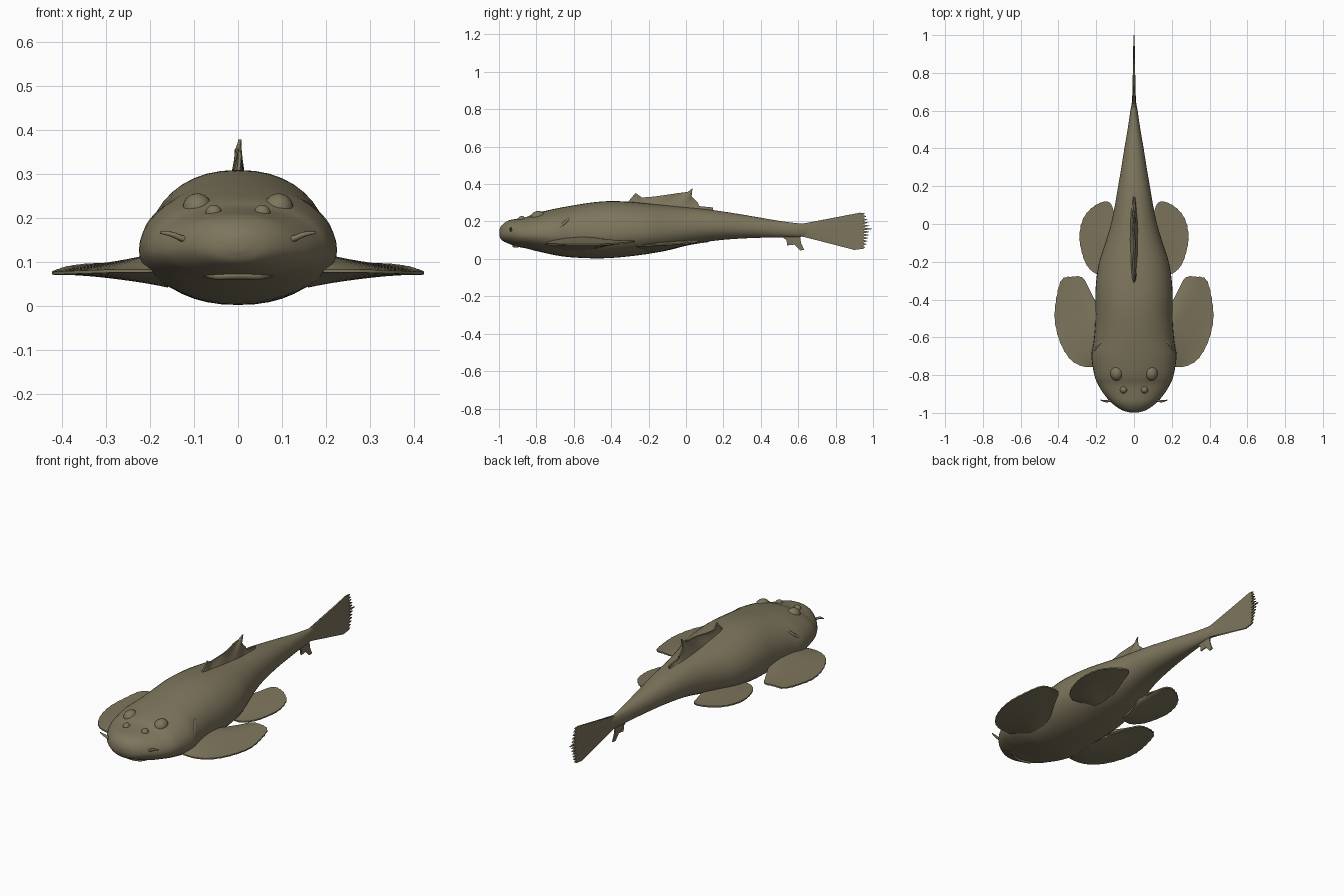
import bpy, bmesh, math
from mathutils import Vector

if "Cube" in bpy.data.objects:
    bpy.data.objects.remove(bpy.data.objects["Cube"])

skin = bpy.data.materials.new("olive_brown_skin")
skin.diffuse_color = (0.205, 0.178, 0.108, 1)
skin.use_nodes = True
skin.node_tree.nodes["Principled BSDF"].inputs["Base Color"].default_value = skin.diffuse_color


def finish(ob, mirror=False, angle=50):
    ob.data.materials.clear()
    ob.data.materials.append(skin)
    if mirror:
        m = ob.modifiers.new("Mirror", 'MIRROR')
        m.use_mirror_merge = False
    bpy.ops.object.select_all(action='DESELECT')
    ob.select_set(True)
    bpy.context.view_layer.objects.active = ob
    bpy.ops.object.shade_smooth_by_angle(angle=math.radians(angle))


def from_bmesh(name, bm, mirror=False, angle=50):
    bmesh.ops.recalc_face_normals(bm, faces=bm.faces[:])
    me = bpy.data.meshes.new(name)
    bm.to_mesh(me)
    bm.free()
    ob = bpy.data.objects.new(name, me)
    bpy.context.collection.objects.link(ob)
    finish(ob, mirror, angle)


def sample(pts, t, smooth=True):
    """Point at t in 0..1 along a row of tuples."""
    k = len(pts) - 1
    i = min(int(t * k), k - 1)
    f = t * k - i
    p0, p1, p2, p3 = (Vector(pts[min(max(i + j, 0), k)]) for j in (-1, 0, 1, 2))
    if not smooth:
        return p1.lerp(p2, f)
    return 0.5 * (2 * p1 + (p2 - p0) * f + (2 * p0 - 5 * p1 + 4 * p2 - p3) * f * f
                  + (3 * p1 - p0 - 3 * p2 + p3) * f ** 3)


def fin(name, root, edge, axis, t0, t1, n=48, rows=10, mirror=False,
        smooth=True, jag=0.0, wave=0.0):
    """Thin blade stretched from a root line to an outer edge, thick at the root."""
    bm = bmesh.new()
    axis = Vector(axis)
    sides = []
    for s in (1, -1):
        grid = []
        for i in range(n + 1):
            u = i / n
            a, b = sample(root, u), sample(edge, u, smooth)
            b = b.lerp(a, jag * (i % 2))
            row = []
            for j in range(rows + 1):
                v = j / rows
                t = t1 + (t0 - t1) * (1 - v) ** 1.5 * math.sin(math.pi * u) ** 0.5 if 0 < u < 1 else t1
                off = wave * v * math.sin(u * 22)
                row.append(bm.verts.new(a.lerp(b, v) + axis * (s * t / 2 + off)))
            grid.append(row)
        sides.append(grid)
        for i in range(n):
            for j in range(rows):
                bm.faces.new((grid[i][j], grid[i + 1][j], grid[i + 1][j + 1], grid[i][j + 1]))
    A, B = sides
    loop = ([(i, 0) for i in range(n)] + [(n, j) for j in range(rows)]
            + [(i, rows) for i in range(n, 0, -1)] + [(0, j) for j in range(rows, 0, -1)])
    for k, (i, j) in enumerate(loop):
        p, q = loop[(k + 1) % len(loop)]
        bm.faces.new((A[i][j], A[p][q], B[p][q], B[i][j]))
    from_bmesh(name, bm, mirror, 40)


def tube(name, pts, r, mirror=True):
    """Tapered strand through a few points; r lists the radius at each."""
    cu = bpy.data.curves.new(name, 'CURVE')
    cu.dimensions = '3D'
    cu.bevel_depth = 1
    cu.bevel_resolution = 2
    cu.use_fill_caps = True
    sp = cu.splines.new('POLY')
    n = 16
    sp.points.add(n)
    for i in range(n + 1):
        sp.points[i].co = (*sample(pts, i / n), 1)
        sp.points[i].radius = sample([(x, 0) for x in r], i / n, False)[0]
    ob = bpy.data.objects.new(name, cu)
    bpy.context.collection.objects.link(ob)
    bpy.ops.object.select_all(action='DESELECT')
    ob.select_set(True)
    bpy.context.view_layer.objects.active = ob
    bpy.ops.object.convert(target='MESH')
    finish(bpy.context.object, mirror)


def bump(name, loc, size):
    bm = bmesh.new()
    bmesh.ops.create_uvsphere(bm, u_segments=20, v_segments=12, radius=1)
    for v in bm.verts:
        v.co = Vector([v.co[k] * size[k] + loc[k] for k in range(3)])
    from_bmesh(name, bm, True)


# Body: y, half width, bottom, top
stations = [(-.998, .02, .125, .155), (-.985, .065, .10, .18), (-.95, .115, .082, .205),
            (-.90, .16, .065, .215), (-.85, .19, .055, .225), (-.80, .21, .042, .245),
            (-.70, .225, .02, .268), (-.62, .213, .009, .283), (-.50, .204, .003, .302),
            (-.40, .205, .005, .309), (-.30, .20, .014, .305), (-.20, .184, .027, .296),
            (-.10, .152, .045, .286), (0, .122, .07, .276), (.10, .101, .09, .266),
            (.20, .084, .102, .253), (.30, .067, .109, .237), (.40, .051, .113, .22),
            (.50, .034, .115, .203), (.60, .019, .117, .19), (.66, .008, .125, .185)]
bm = bmesh.new()
rings, N, M = [], 40, 80
for k in range(M + 1):
    y, w, lo, hi = sample([Vector(s) for s in stations], k / M)
    zc = lo + (hi - lo) * (.43 + .07 * max(0, min(1, y + .2)))
    ring = []
    for i in range(N):
        a = 2 * math.pi * i / N
        c, s = math.cos(a), math.sin(a)
        x = w * math.copysign(abs(c) ** .9, c)
        ring.append(bm.verts.new((x, y, zc + s * (hi - zc if s > 0 else zc - lo))))
    rings.append(ring)
for r, q in zip(rings, rings[1:]):
    for i in range(N):
        bm.faces.new((r[i], r[(i + 1) % N], q[(i + 1) % N], q[i]))
bm.faces.new(rings[0])
bm.faces.new(rings[-1])
from_bmesh("body", bm)

# Paired fins lying flat at the sides
fin("pectoral_fin", [(.15, -.72, .085), (.16, -.6, .085), (.15, -.48, .08)],
    [(.20, -.755, .08), (.27, -.755, .08), (.34, -.715, .078), (.395, -.62, .076),
     (.422, -.50, .075), (.412, -.39, .08), (.385, -.295, .088), (.33, -.277, .094),
     (.27, -.285, .09), (.235, -.36, .085), (.195, -.46, .08)],
    (0, 0, 1), .085, .007, mirror=True, jag=.012)
fin("pelvic_fin", [(.09, -.24, .06), (.09, -.15, .065), (.07, -.05, .085)],
    [(.15, -.262, .07), (.20, -.265, .07), (.25, -.22, .072), (.28, -.14, .076),
     (.29, -.06, .08), (.27, .03, .086), (.22, .09, .09), (.16, .12, .093),
     (.125, .11, .093), (.106, .06, .09), (.10, -.01, .085)],
    (0, 0, 1), .055, .007, mirror=True, jag=.012)

# Dorsal fin with a raised, ragged rear point
fin("dorsal_fin", [(0, -.31, .295), (0, -.1, .275), (0, .145, .255)],
    [(0, -.31, .305), (0, -.27, .352), (0, -.235, .328), (0, -.17, .333), (0, -.10, .343),
     (0, -.04, .352), (0, .01, .358), (0, .035, .378), (0, .03, .335), (0, .065, .30),
     (0, .06, .283), (0, .145, .275)],
    (1, 0, 0), .045, .007, n=44, smooth=False, wave=.004)

# Tail fin with a comb-like back edge
tail_edge = [(0, .66, .192), (0, .80, .222), (0, .93, .247)]
for i in range(12):
    z = .243 - i * .0165
    tail_edge += [(0, .985 - .002 * abs(i - 5.5) ** 1.5, z), (0, .945, z - .008)]
tail_edge += [(0, .90, .048), (0, .80, .08), (0, .66, .115)]
tail_edge[13] = (0, 1.0, .16)
fin("tail_fin", [(0, .60, .185), (0, .62, .155), (0, .60, .122)], tail_edge,
    (1, 0, 0), .022, .007, n=87, smooth=False)

# Small anal fin under the tail
fin("anal_fin", [(0, .51, .125), (0, .56, .125), (0, .61, .125)],
    [(0, .515, .118), (0, .55, .09), (0, .54, .072), (0, .58, .076), (0, .61, .045),
     (0, .632, .048), (0, .615, .085), (0, .61, .12)],
    (1, 0, 0), .014, .006, n=28, smooth=False)

# Eyes, nostril knobs, barbels, gill ridges and lips
bump("eye", (.092, -.79, .222), (.034, .04, .034))
bump("nostril_knob", (.055, -.878, .21), (.019, .019, .02))
tube("barbel", [(.105, -.93, .152), (.125, -.935, .153), (.15, -.938, .163), (.177, -.932, .167)],
     [.009, .007, .006, .002])
tube("gill_ridge", [(.218, -.73, .13), (.205, -.67, .175), (.182, -.635, .205), (.152, -.612, .232)],
     [.003, .008, .009, .004])
tube("lip", [(-.09, -.87, .075), (-.05, -.905, .068), (0, -.92, .07), (.05, -.905, .068), (.09, -.87, .075)],
     [.004, .008, .009, .008, .004], mirror=False)
